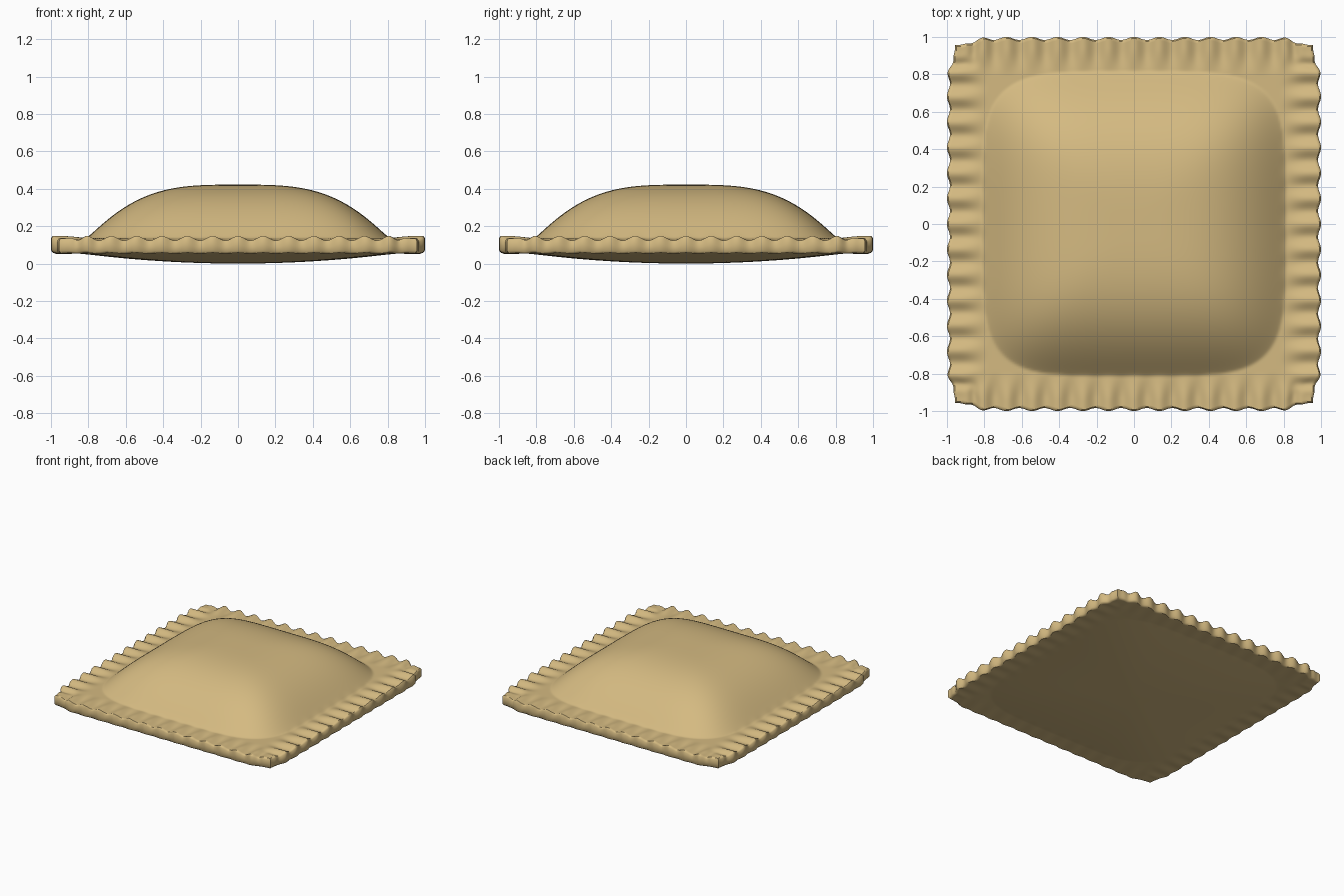
import bpy, bmesh, math

if "Cube" in bpy.data.objects:
    bpy.data.objects.remove(bpy.data.objects["Cube"])

N = 180            # grid cells per side
PERIOD = 0.1375    # spacing of the crimped ripples


def smooth(a, b, t):
    t = min(1, max(0, (t - a) / (b - a)))
    return t * t * (3 - 2 * t)


def gauge(x, y, half, p=4.7):
    """0 at the centre, 1 on a rounded square of the given half width."""
    return ((abs(x) ** p + abs(y) ** p) ** (1 / p)) / half


def wave(t):
    return math.cos(2 * math.pi * t / PERIOD) * (1 - smooth(0.86, 0.98, abs(t)))


def half_width(t):
    """Scalloped outline that draws in towards the corners."""
    return 0.992 + 0.008 * wave(t) - 0.036 * smooth(0.78, 1.0, abs(t))


def outline(u, v):
    fu, fv = smooth(0.75, 1, abs(u)), smooth(0.75, 1, abs(v))
    return (u * (0.992 + (half_width(v) - 0.992) * fu),
            v * (0.992 + (half_width(u) - 0.992) * fv))


def ripple(u, v):
    """Crimp ridges run outwards across each side of the rim."""
    across_x = wave(v) * smooth(0.78, 0.95, abs(u))
    across_y = wave(u) * smooth(0.80, 0.95, abs(v))
    blend = smooth(-0.08, 0.08, abs(u) - abs(v))
    return across_x * blend + across_y * (1 - blend)


def top_z(u, v):
    x, y = outline(u, v)
    g = min(1, gauge(x, y, 0.82))
    return 0.138 + 0.012 * ripple(u, v) + 0.287 * (1 - g ** 3.3) ** 1.15


def bottom_z(u, v):
    x, y = outline(u, v)
    g = min(1, gauge(x, y, 0.86))
    return 0.058 + 0.003 * ripple(u, v) - 0.055 * (1 - g * g)


bm = bmesh.new()
coords = [-1 + 2 * i / N for i in range(N + 1)]


def sheet(height, scale, flip):
    """One dough layer, slightly inset so that the rim can be rounded."""
    rows = []
    for v in coords:
        row = []
        for u in coords:
            x, y = outline(u, v)
            row.append(bm.verts.new((x * scale, y * scale, height(u, v))))
        rows.append(row)
    for j in range(N):
        for i in range(N):
            f = [rows[j][i], rows[j][i + 1], rows[j + 1][i + 1], rows[j + 1][i]]
            bm.faces.new(f[::-1] if flip else f)
    return rows


top = sheet(top_z, 0.992, False)
bottom = sheet(bottom_z, 0.990, True)

# Rounded rim joining both layers
loop = ([(i, 0) for i in range(N)] + [(N, j) for j in range(N)]
        + [(i, N) for i in range(N, 0, -1)] + [(0, j) for j in range(N, 0, -1)])
columns = []
for i, j in loop:
    u, v = coords[i], coords[j]
    x, y = outline(u, v)
    zt, zb = top_z(u, v), bottom_z(u, v)
    mids = [bm.verts.new((x, y, zb + (zt - zb) * k)) for k in (0.15, 0.5, 0.86)]
    columns.append([bottom[j][i]] + mids + [top[j][i]])
for k, a in enumerate(columns):
    b = columns[(k + 1) % len(columns)]
    for r in range(4):
        bm.faces.new([a[r], b[r], b[r + 1], a[r + 1]])

# Rest the belly on the ground
low = min(vert.co.z for vert in bm.verts)
for vert in bm.verts:
    vert.co.z -= low

mesh = bpy.data.meshes.new("stuffed_pasta_pillow")
bm.to_mesh(mesh)
bm.free()
pasta = bpy.data.objects.new("stuffed_pasta_pillow", mesh)
bpy.context.collection.objects.link(pasta)

dough = bpy.data.materials.new("pasta dough")
dough.diffuse_color = (0.66, 0.49, 0.22, 1)
dough.use_nodes = True
dough.node_tree.nodes["Principled BSDF"].inputs["Base Color"].default_value = dough.diffuse_color
mesh.materials.append(dough)

bpy.context.view_layer.objects.active = pasta
pasta.select_set(True)
bpy.ops.object.shade_smooth_by_angle(angle=math.radians(50))
